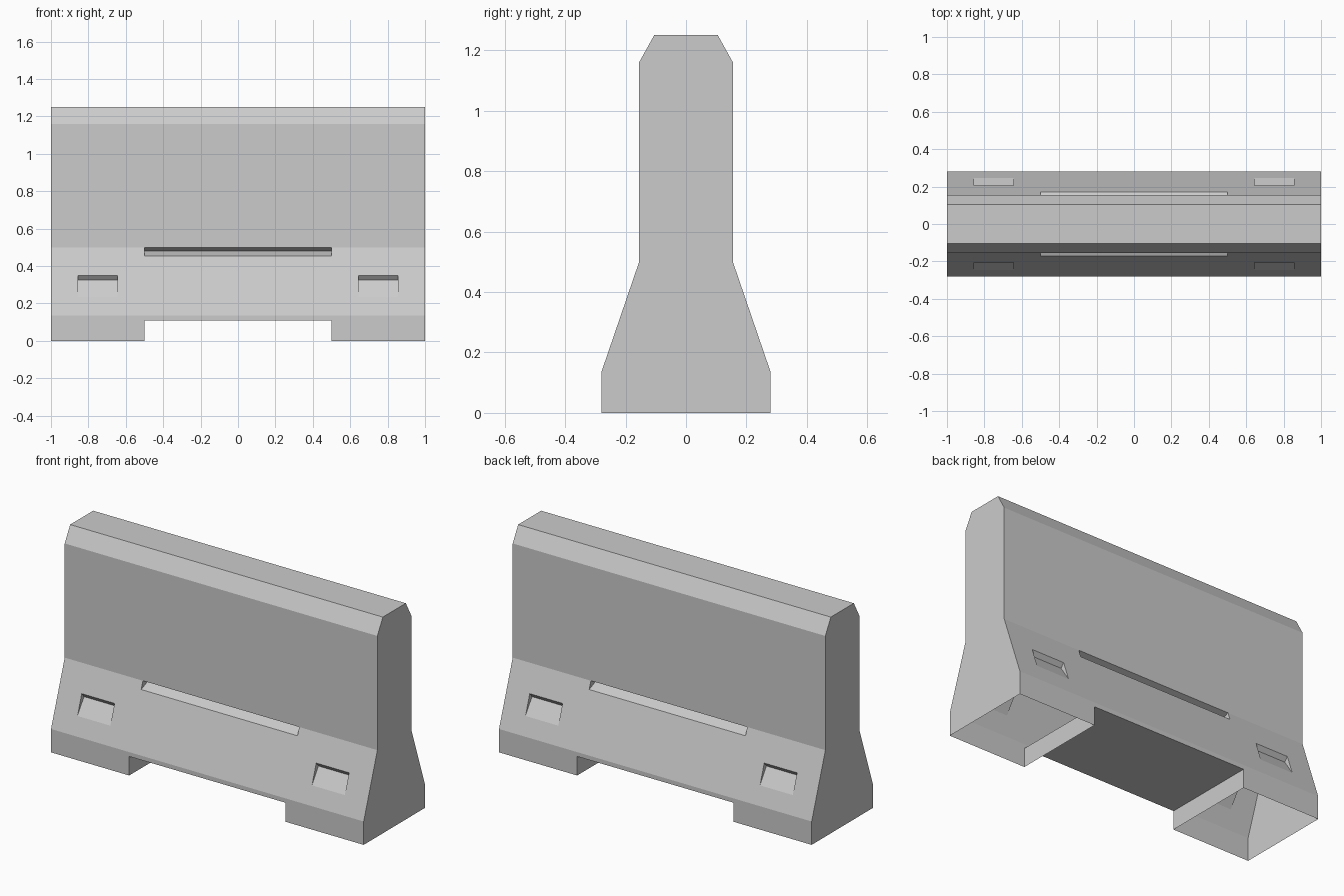
import bpy
import bmesh

if "Cube" in bpy.data.objects:
    bpy.data.objects.remove(bpy.data.objects["Cube"])


def prism(name, profile, x0, x1):
    """Extrude a (y, z) profile along x from x0 to x1."""
    bm = bmesh.new()
    face = bm.faces.new([bm.verts.new((x0, y, z)) for y, z in profile])
    ext = bmesh.ops.extrude_face_region(bm, geom=[face])
    verts = [v for v in ext["geom"] if isinstance(v, bmesh.types.BMVert)]
    bmesh.ops.translate(bm, verts=verts, vec=(x1 - x0, 0, 0))
    bmesh.ops.recalc_face_normals(bm, faces=bm.faces[:])
    mesh = bpy.data.meshes.new(name)
    bm.to_mesh(mesh)
    bm.free()
    obj = bpy.data.objects.new(name, mesh)
    bpy.context.collection.objects.link(obj)
    return obj


def wedge(name, inner, top, bottom, side, x0, x1):
    """Triangular cutter whose two outer corners reach past the wall."""
    grow = lambda p: tuple(i + (q - i) * 1.5 for i, q in zip(inner, p))
    pts = [inner, grow(top), grow(bottom)]
    return prism(name, [(y * side, z) for y, z in pts], x0, x1)


# Barrier body: symmetric cross-section
half = [(0.28, 0), (0.28, 0.135), (0.155, 0.5), (0.155, 1.16), (0.105, 1.25)]
profile = half + [(-y, z) for y, z in reversed(half)]
body = prism("barrier_body", profile, -1, 1)

# Forklift notch under the middle
cutters = [prism("notch_cutter",
                 [(-0.5, -0.2), (0.5, -0.2), (0.5, 0.11), (-0.5, 0.11)], -0.5, 0.5)]

# Long slot and two lifting pockets on each face
for side in (-1, 1):
    cutters.append(wedge("slot_cutter", (0.107, 0.481), (0.155, 0.5),
                         (0.1704, 0.455), side, -0.5, 0.5))
    for x in (-0.75, 0.75):
        cutters.append(wedge("pocket_cutter", (0.186, 0.325), (0.2064, 0.35),
                             (0.2454, 0.236), side, x - 0.105, x + 0.105))

bpy.context.view_layer.objects.active = body
for cutter in cutters:
    cutter.hide_render = True
    mod = body.modifiers.new(cutter.name, "BOOLEAN")
    mod.operation = "DIFFERENCE"
    mod.solver = "EXACT"
    mod.object = cutter
    bpy.ops.object.modifier_apply(modifier=mod.name)
for cutter in cutters:
    bpy.data.objects.remove(cutter)

# Feet are open underneath (hollow shell)
bm = bmesh.new()
bm.from_mesh(body.data)
base = [f for f in bm.faces if all(abs(v.co.z) < 1e-4 for v in f.verts)]
bmesh.ops.delete(bm, geom=base, context="FACES")
bm.to_mesh(body.data)
bm.free()

# Centre the height on the ground with the base at z = 0
body.location = (0, 0, 0)
